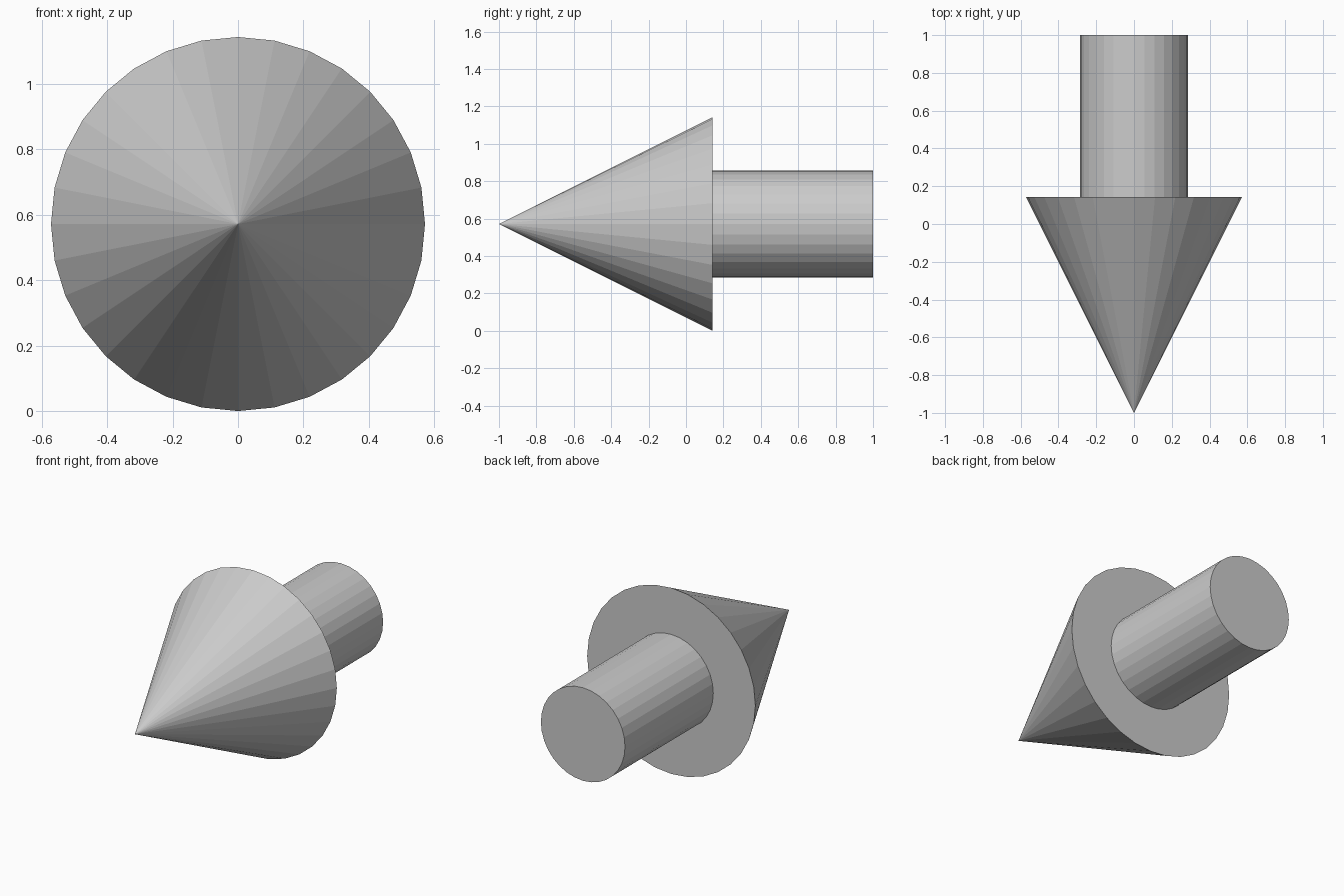
import bpy
import math

if "Cube" in bpy.data.objects:
    bpy.data.objects.remove(bpy.data.objects["Cube"])

SIDES = 32
UNIT = 4 / 7          # head radius; everything is a simple multiple of it
CENTRE_Z = UNIT       # head rests on the ground
HEAD_BACK = -1 + 2 * UNIT


def round_part(name, y_front, y_back, r_front, r_back):
    """Flat-faced round part lying along the y axis."""
    bpy.ops.mesh.primitive_cone_add(
        vertices=SIDES, radius1=r_back, radius2=r_front,
        depth=y_back - y_front,
        location=(0, (y_front + y_back) / 2, CENTRE_Z),
        rotation=(math.radians(90), 0, 0))
    part = bpy.context.object
    part.name = name
    bpy.ops.object.transform_apply(location=False, rotation=True, scale=True)
    return part


# Pointed head facing the front
round_part("arrow_head", -1, HEAD_BACK, 0, UNIT)

# Straight shaft behind the head
round_part("arrow_shaft", HEAD_BACK, 1, UNIT / 2, UNIT / 2)
